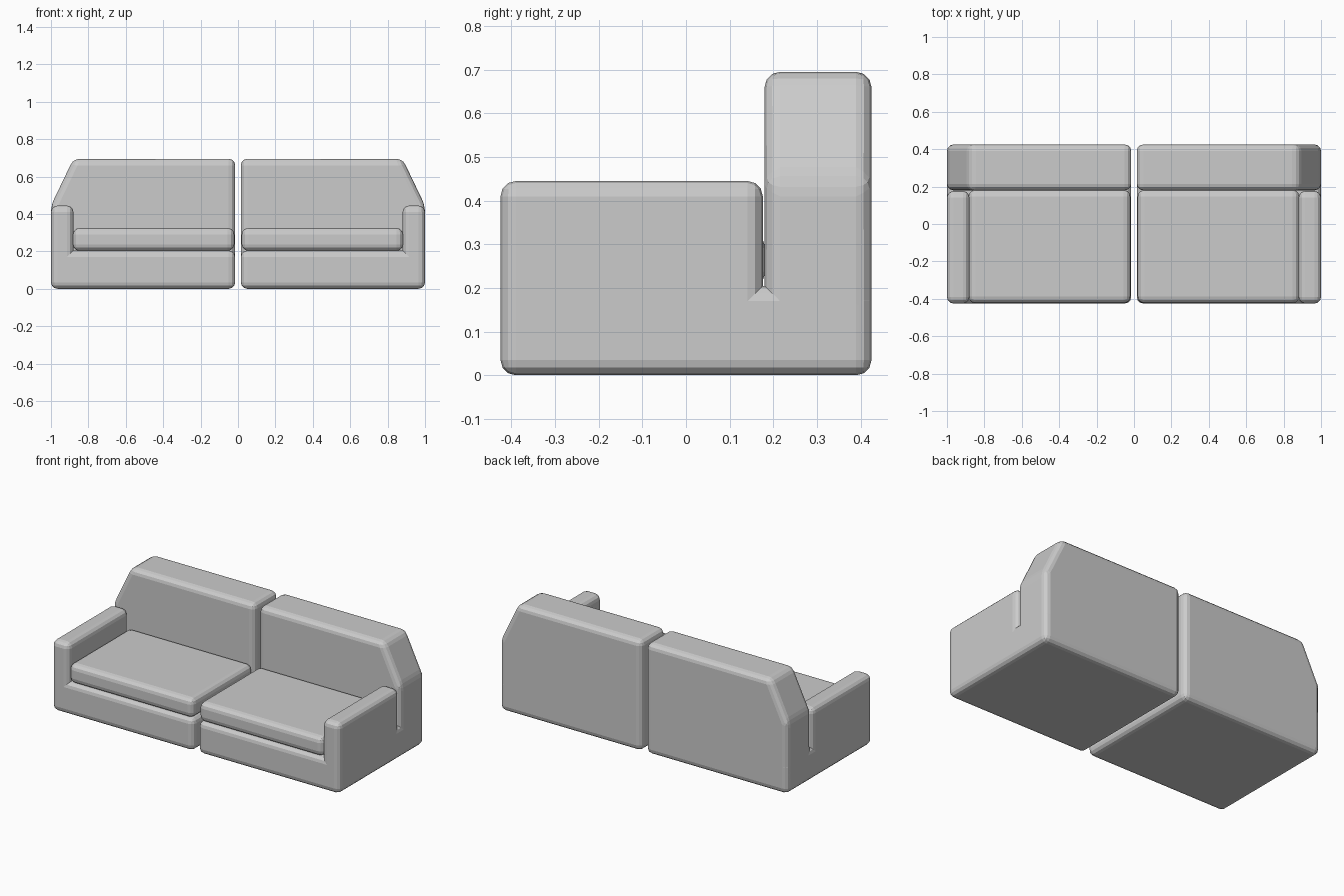
import bpy, bmesh, math

if "Cube" in bpy.data.objects:
    bpy.data.objects.remove(bpy.data.objects["Cube"])

fabric = bpy.data.materials.new("grey fabric")
fabric.diffuse_color = (0.6, 0.6, 0.6, 1)
fabric.use_nodes = True
fabric.node_tree.nodes["Principled BSDF"].inputs["Base Color"].default_value = fabric.diffuse_color


def prism(name, profile, y0, y1, bevel=0.035):
    """Front-view (x, z) profile extruded from y0 to y1, rounded and mirrored."""
    bm = bmesh.new()
    face = bm.faces.new([bm.verts.new((x, y0, z)) for x, z in profile])
    ext = bmesh.ops.extrude_face_region(bm, geom=[face])
    verts = [v for v in ext["geom"] if isinstance(v, bmesh.types.BMVert)]
    bmesh.ops.translate(bm, verts=verts, vec=(0, y1 - y0, 0))
    bmesh.ops.recalc_face_normals(bm, faces=bm.faces[:])
    mesh = bpy.data.meshes.new(name)
    bm.to_mesh(mesh)
    bm.free()
    mesh.materials.append(fabric)
    obj = bpy.data.objects.new(name, mesh)
    bpy.context.collection.objects.link(obj)
    mod = obj.modifiers.new("rounding", 'BEVEL')
    mod.width = bevel
    mod.segments = 3
    mod.limit_method = 'ANGLE'
    mod.angle_limit = math.radians(20)
    mir = obj.modifiers.new("other half", 'MIRROR')
    mir.use_mirror_merge = False
    return obj


def rect(x0, x1, z0, z1):
    return [(x0, z0), (x1, z0), (x1, z1), (x0, z1)]


IN, OUT, ARM = 0.015, 1.0, 0.88

# base block under everything
prism("base", rect(IN, OUT, 0, 0.205), -0.425, 0.425)
# armrests, running down to the floor and stopping just short of the backrest
prism("armrest", rect(ARM, OUT, 0, 0.445), -0.425, 0.176)
# backrests with sloped outer shoulders
prism("backrest", [(IN, 0), (OUT, 0), (OUT, 0.445), (0.88, 0.695), (IN, 0.695)],
      0.18, 0.425)
# loose seat cushions
prism("seat_cushion", rect(0.02, 0.883, 0.203, 0.325), -0.423, 0.182)
